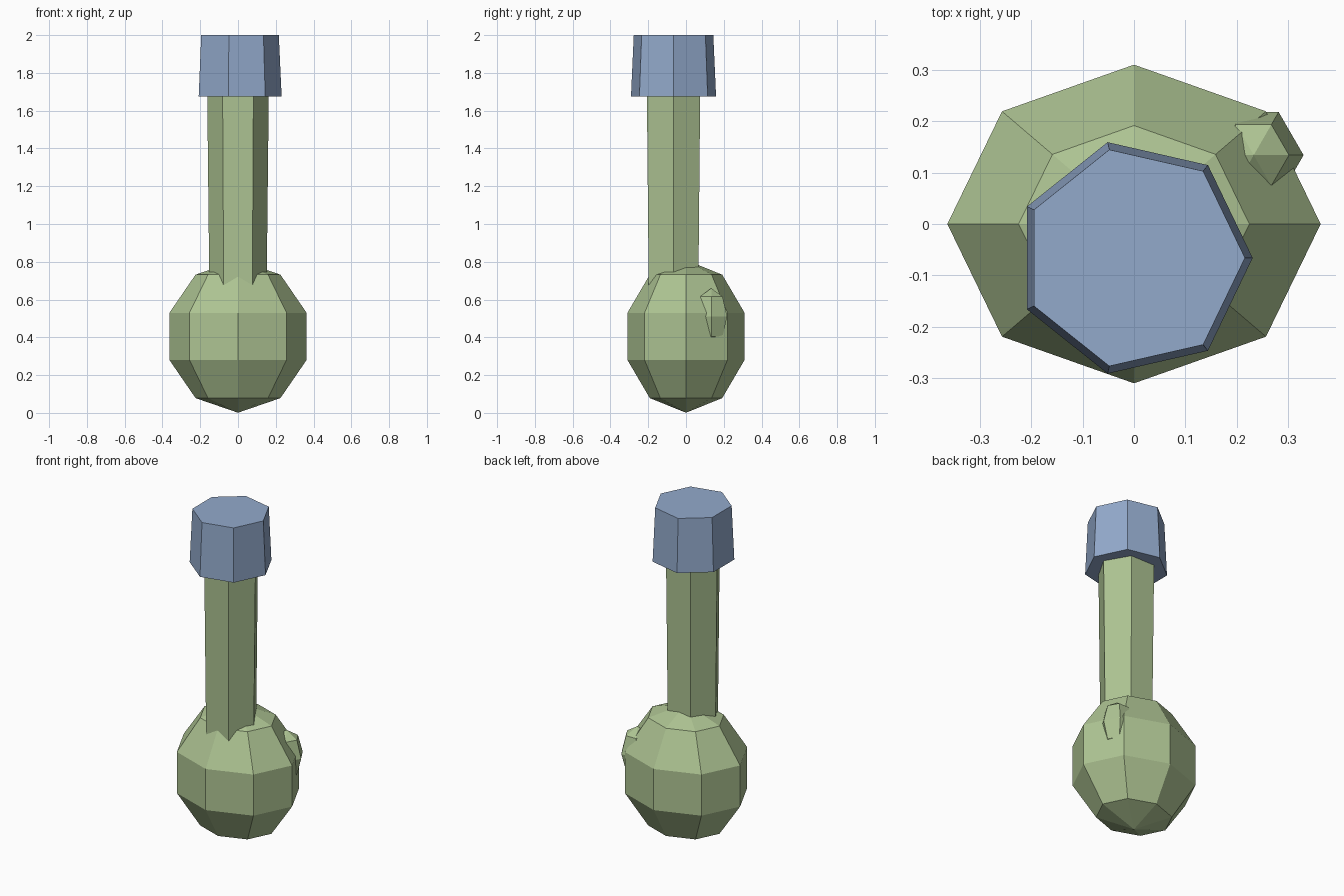
import bpy, bmesh
from math import sin, cos, pi

if "Cube" in bpy.data.objects:
    bpy.data.objects.remove(bpy.data.objects["Cube"])


def material(name, rgb):
    m = bpy.data.materials.new(name)
    m.diffuse_color = (*rgb, 1)
    m.use_nodes = True
    m.node_tree.nodes["Principled BSDF"].inputs["Base Color"].default_value = m.diffuse_color
    return m


def lathe(name, sides, profile, centre, mat, scale=(1, 1)):
    """Flat-faced turned solid: profile is (radius, z) from bottom to top; radius 0 is a pole."""
    bm = bmesh.new()
    rings = []
    for r, z in profile:
        count = sides if r > 0 else 1
        rings.append([bm.verts.new((r * scale[0] * cos(2 * pi * i / sides),
                                    r * scale[1] * sin(2 * pi * i / sides), z))
                      for i in range(count)])
    for low, high in zip(rings, rings[1:]):
        for i in range(sides):
            j = (i + 1) % sides
            if len(low) == 1:
                bm.faces.new((low[0], high[j], high[i]))
            elif len(high) == 1:
                bm.faces.new((low[i], low[j], high[0]))
            else:
                bm.faces.new((low[i], low[j], high[j], high[i]))
    for end in (rings[0], rings[-1]):
        if len(end) > 1:
            bm.faces.new(end)
    bmesh.ops.recalc_face_normals(bm, faces=bm.faces)
    mesh = bpy.data.meshes.new(name)
    bm.to_mesh(mesh)
    bm.free()
    mesh.materials.append(mat)
    ob = bpy.data.objects.new(name, mesh)
    ob.location = centre
    bpy.context.collection.objects.link(ob)
    return ob


def ball_profile(rings, height):
    pts = [(sin(pi * i / rings), -height * cos(pi * i / rings)) for i in range(1, rings)]
    return [(0, -height)] + pts + [(0, height)]


green = material("green", (0.42, 0.55, 0.29))
blue = material("blue", (0.29, 0.40, 0.60))

# Round bulb, slightly wider than deep
lathe("bulb", 8, ball_profile(5, 0.404), (0, 0, 0.405), green, (0.382, 0.326))

# Small bump on the back right of the bulb
lathe("bump", 6, ball_profile(4, 0.15), (0.233, 0.134, 0.51), green, (0.097, 0.097))

# Long neck, sunk into the bulb and the cap
lathe("neck", 6, [(0.151, 0.6), (0.163, 1.70)], (0, -0.066, 0), green)

# Seven-sided cap
lathe("cap", 7, [(0.231, 1.675), (0.216, 2.0)], (0, -0.066, 0), blue)
